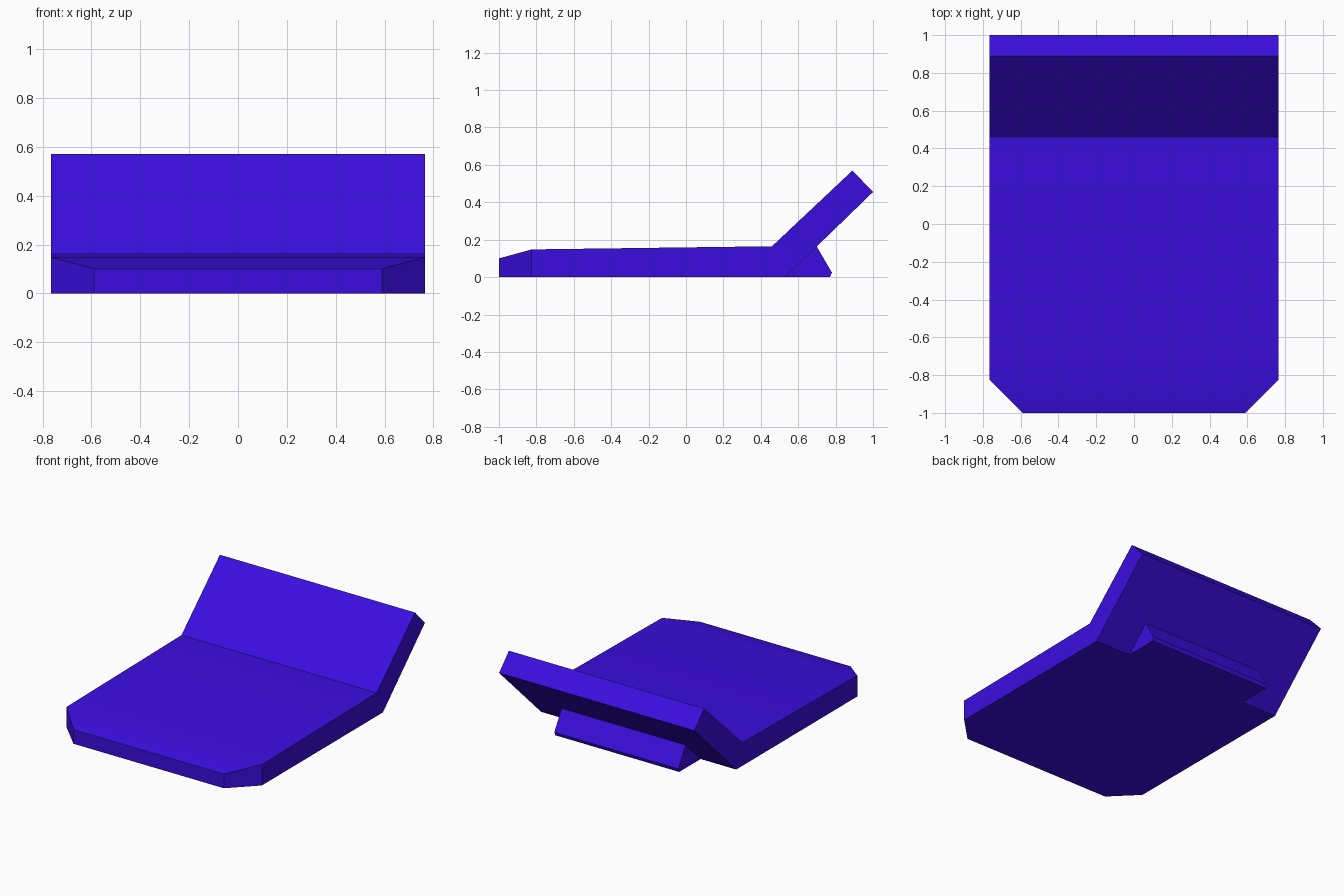
import bpy, bmesh, math

cube = bpy.data.objects.get("Cube")
if cube:
    bpy.data.objects.remove(cube, do_unlink=True)

# Single violet-blue finish
COLOUR = (0.044, 0.004, 0.74, 1.0)
violet = bpy.data.materials.new("violet_blue")
violet.use_nodes = True
violet.diffuse_color = COLOUR
violet.node_tree.nodes["Principled BSDF"].inputs["Base Color"].default_value = COLOUR


def extrude_profile(name, profile, half_width, corner=None):
    """Extrude a (y, z) side profile along x; corner is a point on the 45 degree front cuts."""
    bm = bmesh.new()
    face = bm.faces.new([bm.verts.new((-half_width, y, z)) for y, z in profile])
    new = bmesh.ops.extrude_face_region(bm, geom=[face])["geom"]
    bmesh.ops.translate(bm, vec=(2 * half_width, 0, 0),
                        verts=[v for v in new if isinstance(v, bmesh.types.BMVert)])
    if corner:
        for side in (-1, 1):
            geom = bm.verts[:] + bm.edges[:] + bm.faces[:]
            cut = bmesh.ops.bisect_plane(bm, geom=geom, plane_co=(side * corner[0], corner[1], 0),
                                         plane_no=(side, -1, 0), clear_outer=True)
            edges = [e for e in cut["geom_cut"]
                     if isinstance(e, bmesh.types.BMEdge) and e.is_boundary]
            bmesh.ops.holes_fill(bm, edges=edges)
    bmesh.ops.remove_doubles(bm, verts=bm.verts, dist=0.0005)
    bmesh.ops.recalc_face_normals(bm, faces=bm.faces)
    mesh = bpy.data.meshes.new(name)
    bm.to_mesh(mesh)
    bm.free()
    mesh.materials.append(violet)
    obj = bpy.data.objects.new(name, mesh)
    bpy.context.collection.objects.link(obj)
    bpy.ops.object.select_all(action="DESELECT")
    obj.select_set(True)
    bpy.context.view_layer.objects.active = obj
    bpy.ops.object.shade_smooth_by_angle(angle=math.radians(30))
    return obj


# Flat seat with sloped nose, bent up into the leaning back panel
extrude_profile("seat_and_back",
                [(-1, 0), (-1, 0.1), (-0.825, 0.148), (0.46, 0.165),
                 (0.89, 0.57), (1, 0.455), (0.53, 0)],
                0.765, corner=(0.59, -1))

# Narrower wedge foot under the back panel
extrude_profile("rear_foot",
                [(0.53, 0), (0.6, 0.12), (0.695, 0.17), (0.78, 0.025), (0.77, 0)],
                0.486)
